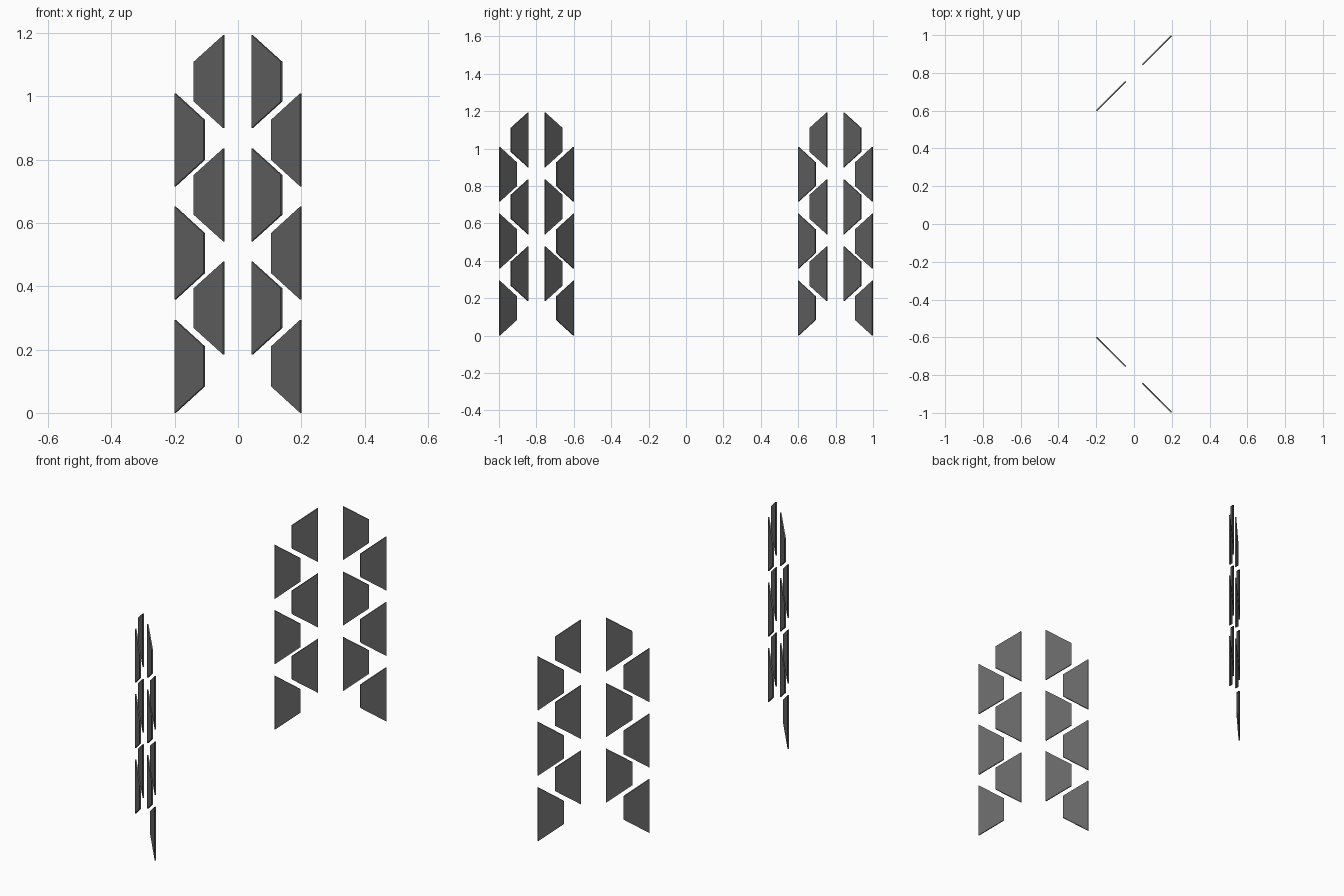
import bpy, bmesh
from mathutils import Vector

if "Cube" in bpy.data.objects:
    bpy.data.objects.remove(bpy.data.objects["Cube"])

grey = bpy.data.materials.new("dark_grey")
grey.diffuse_color = (0.13, 0.13, 0.13, 1)
grey.use_nodes = True
grey.node_tree.nodes["Principled BSDF"].inputs["Base Color"].default_value = grey.diffuse_color

T = 0.007        # plate thickness
PERIOD = 0.358   # vertical spacing of the plates
HEIGHT, CHAMFER = 0.294, 0.084


def plate(bm, x_long, x_short, z, side):
    """Trapezoid plate standing on the 45 degree line of one panel."""
    normal = Vector((1, -side, 0)).normalized() * (T / 2)
    profile = [(x_long, z), (x_short, z + CHAMFER),
               (x_short, z + HEIGHT - CHAMFER), (x_long, z + HEIGHT)]
    pts = [Vector((x, side * (0.799 + x), h)) for x, h in profile]
    a = [bm.verts.new(p + normal) for p in pts]
    b = [bm.verts.new(p - normal) for p in pts]
    bm.faces.new(a)
    bm.faces.new(b[::-1])
    for i in range(4):
        j = (i + 1) % 4
        bm.faces.new((a[j], a[i], b[i], b[j]))


def tread_panel(name, side):
    """Two mirrored columns of interlocking tread plates."""
    bm = bmesh.new()
    for sx in (-1, 1):
        for i in range(3):
            plate(bm, sx * 0.1985, sx * 0.1065, i * PERIOD, side)          # outer
            plate(bm, sx * 0.0445, sx * 0.1375, 0.184 + i * PERIOD, side)  # inner
    bmesh.ops.recalc_face_normals(bm, faces=bm.faces)
    me = bpy.data.meshes.new(name)
    bm.to_mesh(me)
    bm.free()
    me.materials.append(grey)
    bpy.context.collection.objects.link(bpy.data.objects.new(name, me))


tread_panel("front_tread_plates", -1)
tread_panel("back_tread_plates", 1)
